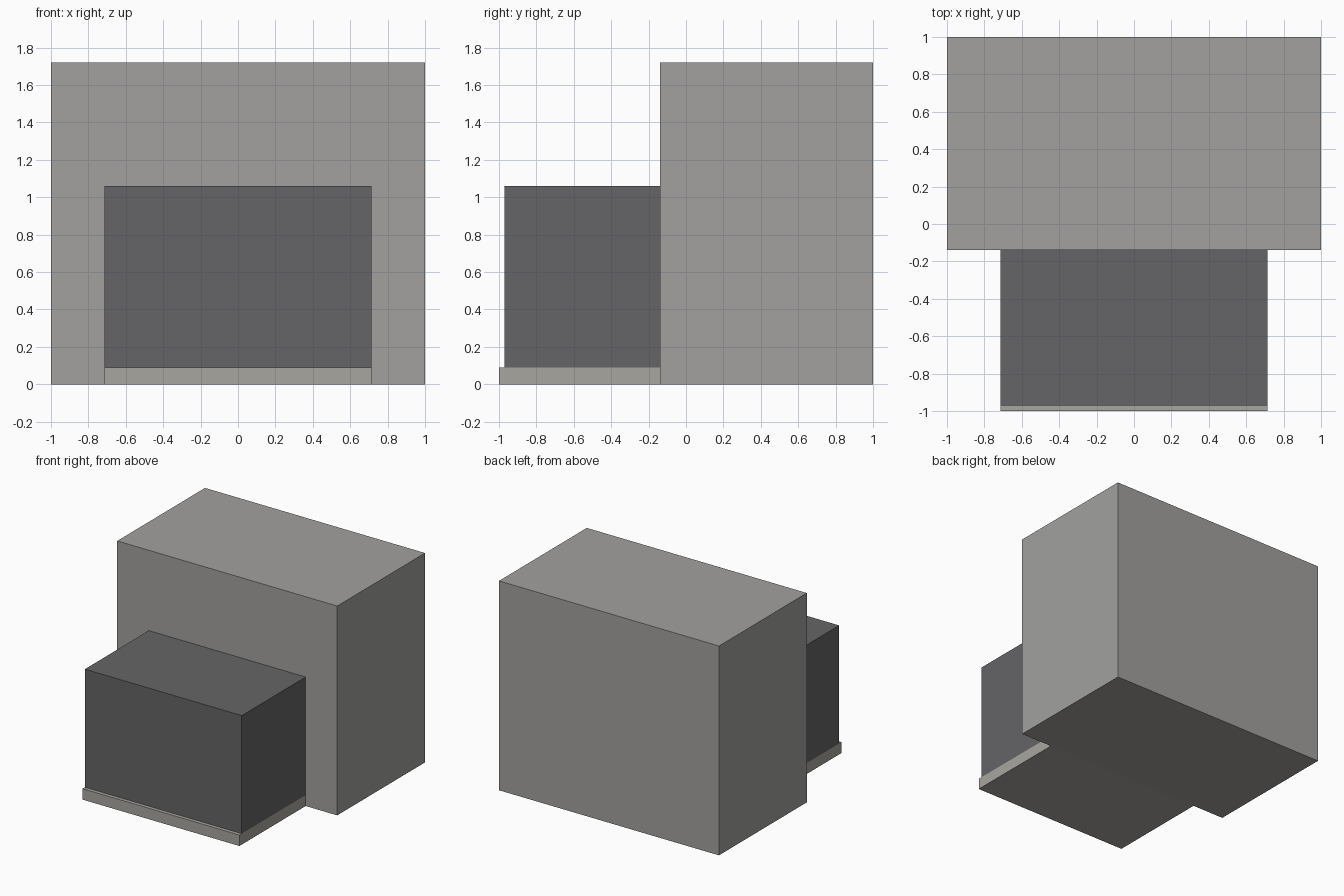
import bpy

if "Cube" in bpy.data.objects:
    bpy.data.objects.remove(bpy.data.objects["Cube"])


def material(name, rgb):
    m = bpy.data.materials.new(name)
    m.diffuse_color = (*rgb, 1.0)
    m.use_nodes = True
    m.node_tree.nodes["Principled BSDF"].inputs["Base Color"].default_value = m.diffuse_color
    return m


def box(name, lo, hi, mat):
    """Axis-aligned box between two corners, with applied scale."""
    centre = [(a + b) / 2 for a, b in zip(lo, hi)]
    bpy.ops.mesh.primitive_cube_add(size=1, location=centre)
    ob = bpy.context.object
    ob.name = name
    ob.scale = [b - a for a, b in zip(lo, hi)]
    bpy.ops.object.transform_apply(location=False, rotation=False, scale=True)
    ob.data.materials.append(mat)
    return ob


light = material("light_grey", (0.36, 0.355, 0.345))
warm = material("warm_grey", (0.39, 0.38, 0.35))
dark = material("dark_grey", (0.13, 0.13, 0.135))

HALF = 0.713    # half width of the front parts
FACE = -0.14    # front face of the main block

# Tall rear block
box("main_block", (-1, FACE, 0), (1, 1, 1.72), light)

# Low plinth, running a little way under the main block
box("base_plate", (-HALF, -1, 0), (HALF, 0.12, 0.09), warm)

# Dark front unit standing on the plinth
box("front_unit", (-HALF, -0.97, 0.09), (HALF, FACE, 1.06), dark)
